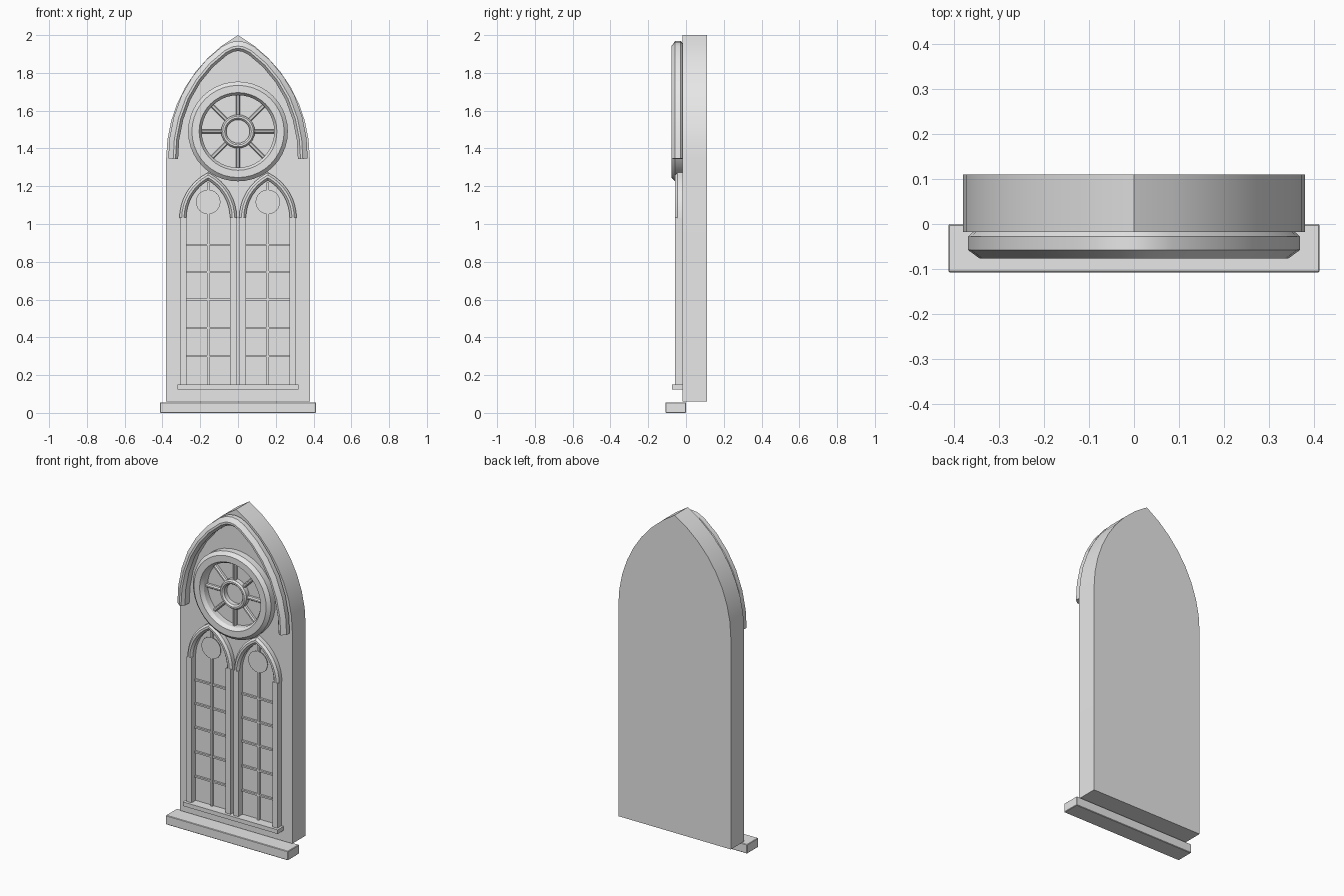
import bpy, bmesh, math
from mathutils import Vector, Matrix

if "Cube" in bpy.data.objects:
    bpy.data.objects.remove(bpy.data.objects["Cube"])

stone = bpy.data.materials.new("pale_stone")
stone.diffuse_color = (0.8, 0.8, 0.8, 1)
stone.use_nodes = True
stone.node_tree.nodes["Principled BSDF"].inputs["Base Color"].default_value = stone.diffuse_color


def finish(name, bm, smooth=True):
    bmesh.ops.recalc_face_normals(bm, faces=bm.faces)
    me = bpy.data.meshes.new(name)
    bm.to_mesh(me)
    bm.free()
    ob = bpy.data.objects.new(name, me)
    bpy.context.collection.objects.link(ob)
    me.materials.append(stone)
    if smooth:
        bpy.ops.object.select_all(action='DESELECT')
        bpy.context.view_layer.objects.active = ob
        ob.select_set(True)
        bpy.ops.object.shade_smooth_by_angle(angle=math.radians(30))
    return ob


def box(name, x0, x1, y0, y1, z0, z1, bevel=0):
    bm = bmesh.new()
    m = Matrix.Translation(((x0 + x1) / 2, (y0 + y1) / 2, (z0 + z1) / 2))
    bmesh.ops.create_cube(bm, size=1, matrix=m @ Matrix.Diagonal((x1 - x0, y1 - y0, z1 - z0, 1)))
    if bevel:
        bmesh.ops.bevel(bm, geom=bm.edges[:], offset=bevel, segments=1, affect='EDGES')
    return finish(name, bm, False)


def extrude_outline(name, pts, y0, y1):
    bm = bmesh.new()
    f = bm.faces.new([bm.verts.new((x, y0, z)) for x, z in pts])
    r = bmesh.ops.extrude_face_region(bm, geom=[f])
    bmesh.ops.translate(bm, vec=(0, y1 - y0, 0),
                        verts=[v for v in r["geom"] if isinstance(v, bmesh.types.BMVert)])
    return finish(name, bm)


def sweep(name, path, profile, closed=False):
    """Carry a (sideways, y) profile along an (x, z) path with mitred corners."""
    bm = bmesh.new()
    p = [Vector(q) for q in path]
    n = len(p)
    rings = []
    for i in range(n):
        a = p[i - 1] if (i or closed) else None
        b = p[(i + 1) % n] if (i < n - 1 or closed) else None
        d1 = (p[i] - a).normalized() if a is not None else (b - p[i]).normalized()
        d2 = (b - p[i]).normalized() if b is not None else d1
        n1, n2 = Vector((-d1.y, d1.x)), Vector((-d2.y, d2.x))
        m = (n1 + n2).normalized()
        m /= max(m.dot(n1), 0.5)
        rings.append([bm.verts.new((p[i].x + m.x * s, y, p[i].y + m.y * s)) for s, y in profile])
    k = len(profile)
    for i in range(n if closed else n - 1):
        r, t = rings[i], rings[(i + 1) % n]
        for j in range(k):
            bm.faces.new((r[j], r[(j + 1) % k], t[(j + 1) % k], t[j]))
    if not closed:
        bm.faces.new(rings[0])
        bm.faces.new(rings[-1])
    return finish(name, bm)


def pointed_arch(cx, half, spring, rise, seg):
    """Two-centred arch from left springing over the apex to the right."""
    c = (rise * rise - half * half) / (2 * half)
    rad = half + c
    end = math.asin(rise / rad)
    right = [(rad * math.cos(end * i / seg) - c, spring + rad * math.sin(end * i / seg))
             for i in range(seg + 1)]
    return [(cx - x, z) for x, z in right[:-1]] + [(cx, spring + rise)] + \
           [(cx + x, z) for x, z in reversed(right[:-1])]


def circle(r, cz, seg):
    return [(-r * math.cos(2 * math.pi * i / seg), cz + r * math.sin(2 * math.pi * i / seg))
            for i in range(seg)]


# Wall slab with pointed head
extrude_outline("wall_slab", [(-0.38, 0.06)] + pointed_arch(0, 0.38, 1.35, 0.65, 8) + [(0.38, 0.06)],
                -0.018, 0.11)

# Sills
box("bottom_sill", -0.413, 0.413, -0.108, 0.0, 0.0, 0.056, 0.003)
box("inner_sill", -0.32, 0.32, -0.075, -0.015, 0.125, 0.15)

# Hood moulding with softened apex
side = [(0.343, 1.345), (0.337, 1.45), (0.315, 1.56), (0.275, 1.67), (0.22, 1.765),
        (0.15, 1.85), (0.07, 1.918), (0.03, 1.938)]
hood = [(-x, z) for x, z in side] + [(0, 1.942)] + side[::-1]
sweep("hood_moulding", hood,
      [(0.012, -0.015), (0.026, -0.028), (0.026, -0.058), (0.0, -0.077),
       (-0.012, -0.077), (-0.026, -0.06), (-0.026, -0.015)])

# Rose window: rim, hub and spokes
CZ = 1.49
sweep("rose_rim", circle(0.23, CZ, 40),
      [(0.034, -0.015), (0.034, -0.058), (0.014, -0.077), (-0.024, -0.077),
       (-0.038, -0.055), (-0.038, -0.015)], True)
sweep("rose_hub", circle(0.075, CZ, 24),
      [(0.014, -0.015), (0.014, -0.045), (0.006, -0.055), (-0.004, -0.055),
       (-0.013, -0.045), (-0.013, -0.015)], True)
for i in range(8):
    a = i * math.pi / 4
    ux, uz = math.cos(a), math.sin(a)
    sweep("rose_spoke", [(0.085 * ux, CZ + 0.085 * uz), (0.2 * ux, CZ + 0.2 * uz)],
          [(0.01, -0.015), (0.01, -0.032), (0.004, -0.04), (-0.004, -0.04),
           (-0.01, -0.032), (-0.01, -0.015)])

# Twin lancets: jambs, arch, glazing bars and head disc
for s in (-1, 1):
    cx = 0.158 * s
    for t in (-1, 1):
        jx = cx + 0.132 * t
        box("lancet_jamb", jx - 0.017, jx + 0.017, -0.058, -0.015, 0.148, 1.035)
    sweep("lancet_arch", pointed_arch(cx, 0.134, 1.03, 0.222, 8),
          [(0.018, -0.015), (0.018, -0.045), (0.006, -0.058), (-0.006, -0.058),
           (-0.018, -0.045), (-0.018, -0.015)])
    box("upright_bar", cx - 0.006, cx + 0.006, -0.032, -0.015, 0.148, 1.22)
    for z in (0.3, 0.45, 0.6, 0.745, 0.89):
        box("cross_bar", cx - 0.12, cx + 0.12, -0.03, -0.015, z - 0.005, z + 0.005)
    extrude_outline("lancet_head_disc", [(cx + x, z) for x, z in circle(0.065, 1.117, 24)],
                    -0.034, -0.031)
